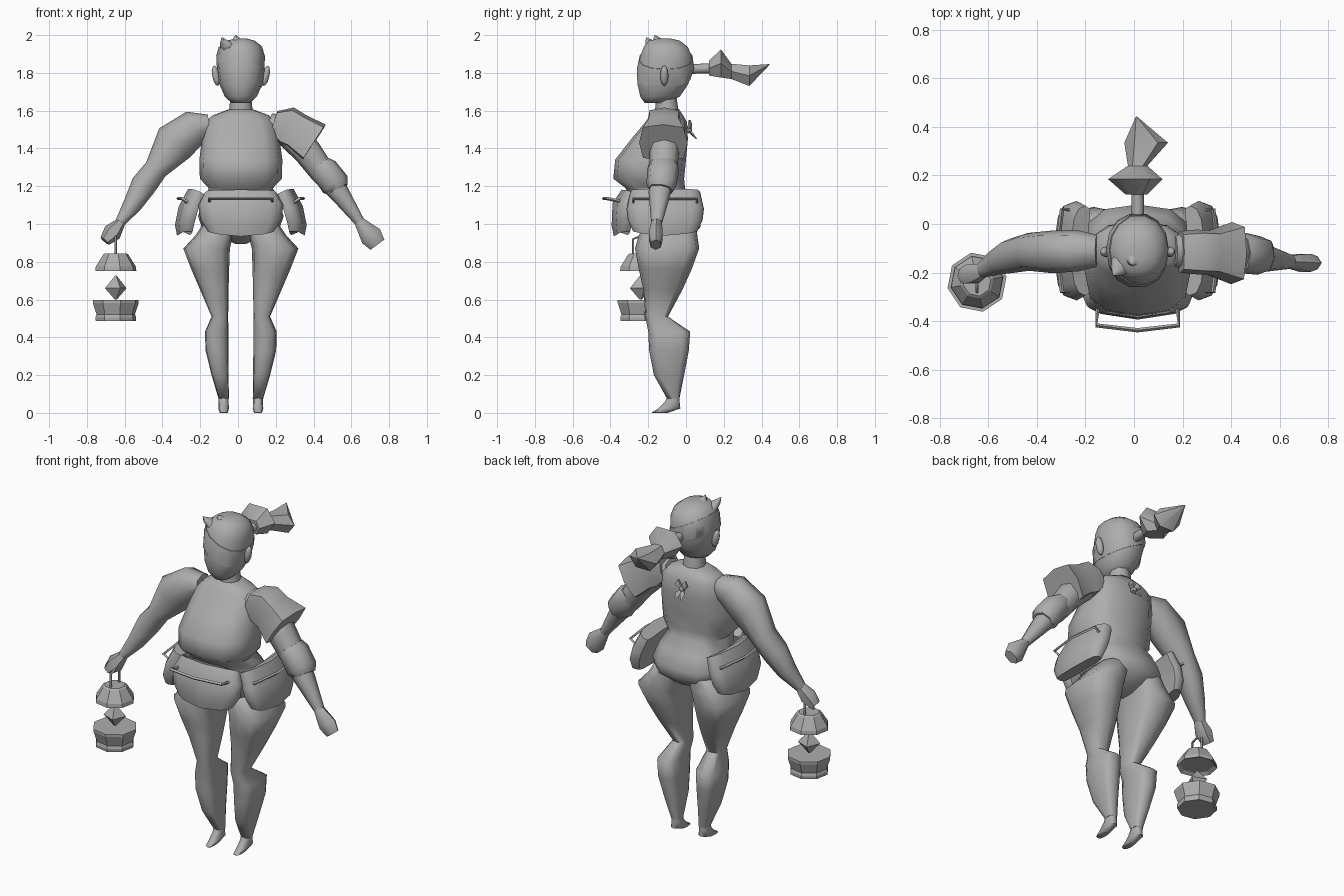
import bpy, bmesh, math
from mathutils import Vector, Matrix

CX = 0.015          # body centre line
X, Y, Z = Vector((1, 0, 0)), Vector((0, 1, 0)), Vector((0, 0, 1))
grey = bpy.data.materials.new("plain_grey")
grey.diffuse_color = (0.42, 0.42, 0.42, 1)


def finish(name, bm, angle=60):
    """Turn a bmesh into an object, smooth with sharp edges above the angle."""
    bmesh.ops.recalc_face_normals(bm, faces=bm.faces)
    for f in bm.faces:
        f.smooth = True
    for e in bm.edges:
        e.smooth = len(e.link_faces) == 2 and e.calc_face_angle() < math.radians(angle)
    me = bpy.data.meshes.new(name)
    bm.to_mesh(me)
    bm.free()
    me.materials.append(grey)
    ob = bpy.data.objects.new(name, me)
    bpy.context.collection.objects.link(ob)
    return ob


def loft(rings, n=8, p=1.0, axis=None, ref=Y, start=0.0):
    """Skin rings (centre, half u, half v); p < 1 makes them squarer."""
    bm = bmesh.new()
    pts = [Vector(r[0]) for r in rings]
    loops = []
    for i, (c, hu, hv) in enumerate(rings):
        t = axis or (pts[min(i + 1, len(pts) - 1)] - pts[max(i - 1, 0)]).normalized()
        v = (ref - t * ref.dot(t)).normalized()
        u = v.cross(t)
        loop = []
        for k in range(n):
            a = start + 2 * math.pi * k / n
            ca, sa = math.cos(a), math.sin(a)
            ca = math.copysign(abs(ca) ** p, ca) if abs(ca) > 1e-6 else 0
            sa = math.copysign(abs(sa) ** p, sa) if abs(sa) > 1e-6 else 0
            loop.append(bm.verts.new(pts[i] + u * hu * ca + v * hv * sa))
        loops.append(loop)
    for a, b in zip(loops, loops[1:]):
        for k in range(n):
            bm.faces.new((a[k], a[(k + 1) % n], b[(k + 1) % n], b[k]))
    bm.faces.new(loops[0])
    bm.faces.new(loops[-1])
    return bm


def stack(rows, n=12, p=0.85):
    """Horizontal rings given as z, x centre, half width, front y, back y."""
    return loft([((x, (f + b) / 2, z), hx, (b - f) / 2) for z, x, hx, f, b in rows], n, p, Z)


# Neck, then torso with bust, waist and pelvis in one skin
finish("neck", stack([(1.67, CX, .055, -.16, -.05), (1.57, CX, .066, -.165, -.035)], 8, .9))
finish("torso", stack([(z, CX, hx, f, b) for z, hx, f, b in [
    (1.605, .07, -.165, -.035), (1.575, .15, -.19, -.015),
    (1.54, .187, -.215, .005), (1.45, .205, -.29, .01), (1.34, .22, -.375, 0),
    (1.24, .217, -.385, -.01), (1.19, .17, -.32, -.005), (1.12, .20, -.29, .045), (1.04, .227, -.29, .08),
    (.98, .205, -.28, .075), (.93, .10, -.2, .02), (.895, .03, -.14, -.06)]], 12, .75))

# Head
HEAD = [(1.64, CX, .048, -.22, -.10), (1.675, CX, .085, -.245, -.03), (1.74, CX, .114, -.26, .015),
        (1.82, CX, .126, -.26, .042), (1.89, CX, .127, -.245, .035), (1.94, CX, .112, -.225, .01),
        (1.97, CX, .075, -.20, -.03), (1.982, CX, .03, -.15, -.08)]
finish("head", stack(HEAD, 14, .92))

# Slanted eye band: a thin closed slice of a slightly larger head
bm = stack(HEAD, 14, .92)
mid = Vector((CX, -.11, 1.81))
bmesh.ops.transform(bm, matrix=Matrix.Translation(mid) @ Matrix.Scale(1.025, 4) @ Matrix.Translation(-mid),
                    verts=bm.verts)
bmesh.ops.recalc_face_normals(bm, faces=bm.faces)
for z, s in ((1.88, 1), (1.775, -1)):
    bmesh.ops.bisect_plane(bm, geom=bm.verts[:] + bm.edges[:] + bm.faces[:], plane_co=Vector((CX, 0, z)),
                           plane_no=Vector((.43 * s, 0, .9 * s)).normalized(), clear_outer=True)
    bmesh.ops.holes_fill(bm, edges=[e for e in bm.edges if e.is_boundary], sides=0)
finish("eye_band", bm)

# Ears
for s, side in ((-1, "right"), (1, "left")):
    bm = bmesh.new()
    bmesh.ops.create_icosphere(bm, subdivisions=2, radius=1, matrix=Matrix.Translation(
        (CX + s * .132, -.115, 1.785)) @ Matrix.Rotation(s * .2, 4, 'Y') @ Matrix.Diagonal((.02, .022, .056, 1)))
    finish(side + "_ear", bm)

# Hair tufts and ponytail
finish("front_tuft", loft([((-.035, -.14, 1.92), .055, .07), ((-.06, -.175, 1.955), .036, .04),
                           ((-.085, -.21, 1.988), .002, .002)], 8, 1, Z))
finish("top_tuft", loft([((.0, -.13, 1.955), .045, .05), ((-.012, -.165, 2.0), .002, .002)], 8, 1, Z))
finish("ponytail_tie", loft([((CX, .01, 1.82), .026, .026), ((CX, .15, 1.825), .026, .026)], 8, 1, Y, Z))
finish("ponytail", loft([((.01, .122, 1.825), .045, .045), ((.005, .185, 1.85), .112, .085),
                         ((.015, .24, 1.808), .04, .046), ((.05, .335, 1.785), .09, .062),
                         ((.01, .443, 1.845), .002, .002)], 6, .9, Y, Z), 40)

# Legs and feet
LEG = [(1.0, .03, .20, -.22, .055), (.94, .04, .24, -.25, .06), (.87, .058, .305, -.27, .07),
       (.76, .062, .262, -.25, .03), (.65, .065, .215, -.225, -.02), (.51, .067, .155, -.215, -.095),
       (.43, .066, .19, -.2, .022), (.33, .066, .187, -.195, .015), (.2, .065, .155, -.17, -.01),
       (.075, .063, .118, -.1, -.035)]
for s, side in ((-1, "right"), (1, "left")):
    finish(side + "_leg", stack([(z, CX + s * (i + o) / 2, (o - i) / 2, f, b) for z, i, o, f, b in LEG], 12, .65), 70)
    x = CX + s * .091
    finish(side + "_foot", stack([(.085, x, .026, -.10, -.034), (.06, x, .026, -.11, -.034),
                                  (.024, x, .028, -.145, -.03), (.002, x, .022, -.182, -.09),
                                  (0, x, .018, -.18, -.10)], 8, .7))


def limb(name, pts, n=8, p=.9):
    """Round limb from x, y, z, radius in the xz plane, radius in y."""
    return finish(name, loft([((x, y, z), a, b) for x, y, z, a, b in pts], n, p))


# Arms with hands
limb("right_arm", [(-.15, -.11, 1.525, .055, .065), (-.23, -.11, 1.51, .095, .085), (-.335, -.115, 1.43, .112, .088),
                   (-.435, -.115, 1.29, .063, .078), (-.50, -.13, 1.205, .068, .072),
                   (-.56, -.155, 1.10, .05, .055), (-.627, -.19, 1.005, .026, .032)], 8, .8)
limb("right_hand", [(-.62, -.19, 1.01, .026, .03), (-.665, -.205, .955, .05, .045), (-.705, -.215, .91, .03, .035)], 6)
limb("left_arm", [(.16, -.11, 1.53, .06, .07), (.27, -.11, 1.49, .085, .08), (.37, -.115, 1.38, .075, .078),
                  (.45, -.12, 1.27, .066, .072), (.54, -.14, 1.16, .052, .058), (.645, -.155, 1.01, .027, .03)], 8, .8)
limb("left_hand", [(.64, -.155, 1.015, .027, .03), (.705, -.16, .935, .06, .042), (.738, -.16, .89, .045, .03)], 6)

# Shoulder guard: rounded cap pinched before a flared rim
limb("shoulder_guard", [(.19, -.115, 1.54, .06, .085), (.255, -.115, 1.52, .105, .092),
                        (.31, -.118, 1.49, .10, .092), (.402, -.12, 1.43, .115, .128)], 8, .5)
limb("forearm_guard", [(.435, -.12, 1.32, .055, .075), (.455, -.12, 1.29, .074, .084), (.515, -.13, 1.21, .078, .08),
                       (.535, -.135, 1.18, .055, .064)], 8, .8)


# Three hip pouches with wire handles, each built facing front then turned
def pouch(name, turn, path, bar):
    place = Matrix.Translation((CX, -.11, 0)) @ Matrix.Rotation(turn, 4, 'Z')
    bm = loft([((0, -d, z), h, w) for d, z, h, w in path], 12, .5, None, X)
    for v in bm.verts:
        k = (v.co.x / .2) ** 2
        v.co.y += .035 * k
        if v.co.z < 1:
            v.co.z += .03 * k
    bmesh.ops.transform(bm, matrix=place, verts=bm.verts)
    finish(name, bm, 55)
    d0, d1, z0, z1 = bar
    wire = [(-.165, -d0, z0), (-.17, -d1, z1), (0, -d1 - .02, z1), (.17, -d1, z1), (.165, -d0, z0)]
    bm = loft([(c, .009, .009) for c in wire], 4, 1, None, Z)
    bmesh.ops.transform(bm, matrix=place, verts=bm.verts)
    finish(name + "_handle", bm)


side_path = [(.245, 1.17, .038, .185), (.288, 1.08, .043, .205), (.305, .99, .044, .198), (.303, .94, .035, .17)]
pouch("front_pouch", 0, [(.20, 1.165, .035, .19), (.235, 1.10, .045, .225), (.24, .99, .044, .215),
                         (.235, .938, .037, .175)], (.24, .308, 1.12, 1.135))
pouch("left_pouch", math.pi / 2, side_path, (.26, .312, 1.10, 1.135))
pouch("right_pouch", -math.pi / 2, side_path, (.26, .312, 1.10, 1.135))

# Tied bow on the upper back
for s in (-1, 1):
    finish("bow_loop", loft([((CX, .012, 1.50), .008, .01), ((CX + s * .025, .022, 1.525), .02, .012),
                             ((CX + s * .022, .018, 1.55), .004, .006)], 5))
    finish("bow_tail", loft([((CX, .015, 1.495), .008, .008), ((CX + s * .015, .035, 1.475), .016, .006),
                             ((CX + s * .02, .055, 1.45), .003, .003)], 5))
bm = bmesh.new()
bmesh.ops.create_icosphere(bm, subdivisions=1, radius=.02, matrix=Matrix.Translation((CX, .015, 1.5)))
finish("bow_knot", bm)

# Eight-sided lantern: base, flame crystal, cap and hook
LX, LY = -.647, -.24


def lantern_part(name, rows, n=8, turn=.2):
    finish(name, loft([((LX, LY, z), r, r) for z, r in rows], n, 1, Z, Y, turn), 15)


lantern_part("lantern_base", [(.487, .108), (.505, .11), (.522, .104), (.582, .124), (.597, .124), (.597, .095)])
lantern_part("lantern_cap", [(.765, .09), (.752, .111), (.775, .108), (.838, .068), (.845, .058)])
lantern_part("lantern_flame", [(.60, .006), (.66, .062), (.727, .004)], 4, .4)
finish("lantern_hook", loft([((LX + dx, LY + dy, z), .007, .007) for dx, dy, z in
                             [(0, -.04, .835), (0, -.04, .92), (0, 0, .935), (0, .04, .92), (0, .04, .835)]],
                            5, 1, None, X))
